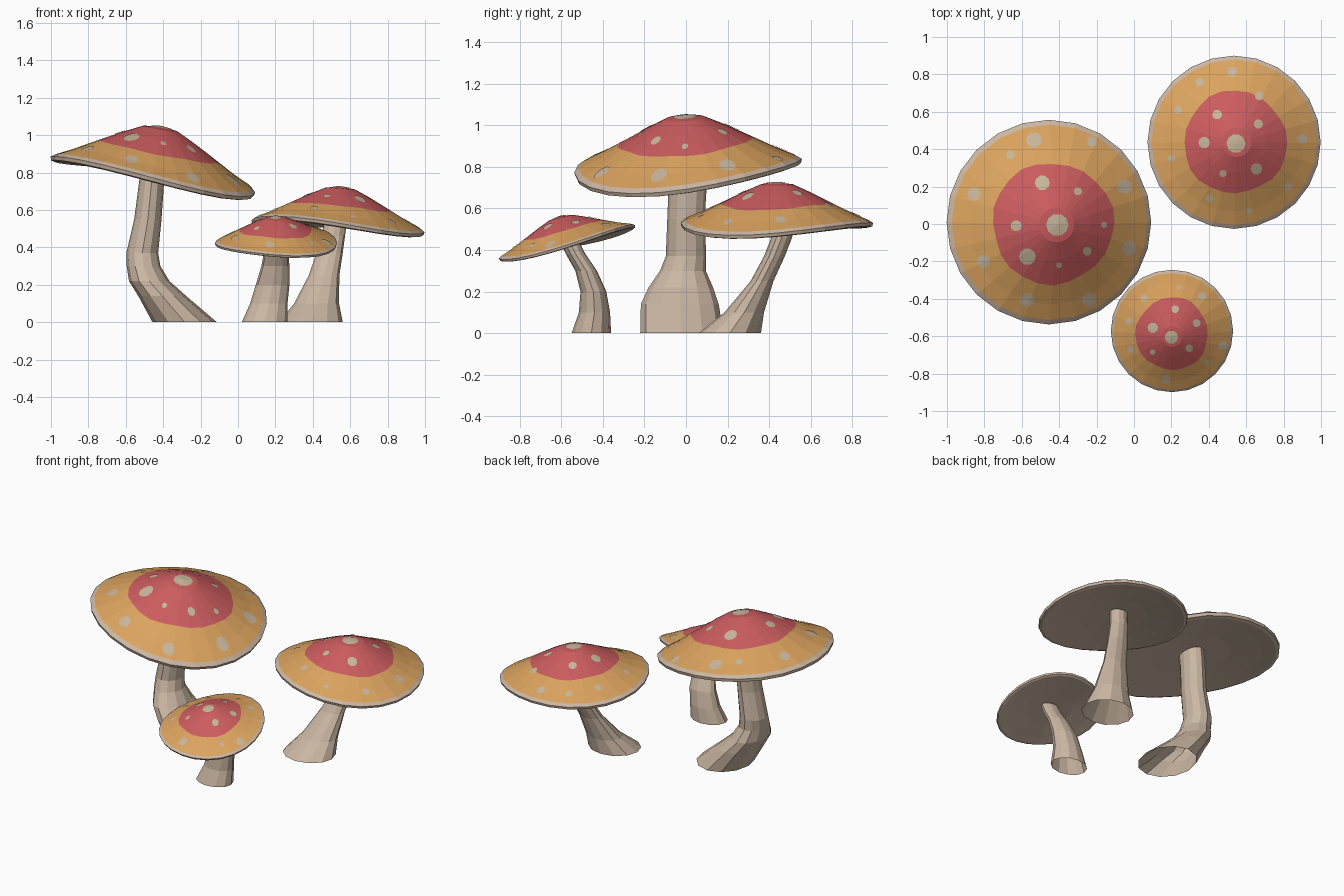
import bpy, math
from mathutils import Vector
from mathutils.bvhtree import BVHTree


def material(name, rgb):
    m = bpy.data.materials.new(name)
    m.diffuse_color = (*rgb, 1)
    return m


RED = material("cap red", (0.60, 0.107, 0.113))
ORANGE = material("cap orange", (0.71, 0.367, 0.113))
CREAM = material("spot cream", (0.58, 0.47, 0.33))
STEM = material("stem and gill beige", (0.60, 0.475, 0.37))


def add_object(name, verts, faces, mats, indices=None):
    me = bpy.data.meshes.new(name)
    me.from_pydata(verts, [], faces)
    for m in mats:
        me.materials.append(m)
    if indices:
        me.polygons.foreach_set("material_index", indices)
    ob = bpy.data.objects.new(name, me)
    bpy.context.collection.objects.link(ob)
    return ob


# Cap cross-section as (radius, height) fractions, apex to edge
PROFILE = [(0, 1), (0.17, 0.95), (0.35, 0.76), (0.53, 0.55), (0.594, 0.475),
           (0.8, 0.23), (0.955, 0.07), (1, 0)]
# Rolled lip and shallow hollow underside, as fractions of the radius
UNDER = [(0.99, -0.035), (0.95, -0.045), (0.8, -0.02), (0.45, 0.025), (0, 0.05)]
BORDER = 4   # ring where red meets orange
SIDES = 24


def height_at(r):
    for (r0, h0), (r1, h1) in zip(PROFILE, PROFILE[1:]):
        if r <= r1:
            return h0 + (h1 - h0) * (r - r0) / (r1 - r0)
    return 0


def cap(name, center, radius, rise, slope, warp, phase):
    """Tilted cap with a saddle-shaped edge."""
    cx, cy, cz = center
    sx, sy = slope

    def point(r, h, t):
        x, y = r * radius * math.cos(t), r * radius * math.sin(t)
        saddle = r * r * (warp * math.sin(2 * t) - 0.008 * math.cos(2 * t))
        return (cx + x - sx * h, cy + y - sy * h, cz + sx * x + sy * y + h + saddle)

    rings = [(r, h * rise) for r, h in PROFILE] + [(r, h * radius) for r, h in UNDER]
    verts, faces, idx = [], [], []
    verts.append(point(0, rise, 0))
    for i, (r, h) in enumerate(rings[1:-1], 1):
        for k in range(SIDES):
            t = 2 * math.pi * k / SIDES
            rr, hh = r, h
            if i == BORDER:   # uneven colour border lying on the slope
                rr = r + 0.012 * math.sin(3 * t + phase) + 0.008 * math.sin(7 * t)
                hh = height_at(rr) * rise
            verts.append(point(rr, hh, t))
    verts.append(point(0, rings[-1][1], 0))
    last = len(verts) - 1

    n_rings = len(rings) - 2
    for k in range(SIDES):
        j = (k + 1) % SIDES
        faces.append((0, 1 + k, 1 + j))
        idx.append(0)
        for i in range(n_rings - 1):
            a, b = 1 + i * SIDES, 1 + (i + 1) * SIDES
            faces.append((a + k, b + k, b + j, a + j))
            idx.append(0 if i + 2 <= BORDER else 1 if i + 2 <= 6 else 2)
        a = 1 + (n_rings - 1) * SIDES
        faces.append((a + j, a + k, last))
        idx.append(2)
    add_object(name, verts, faces, [RED, ORANGE, STEM], idx)
    return BVHTree.FromPolygons([Vector(v) for v in verts], faces)


def spots(name, tree, discs):
    """Thin discs laid onto the cap surface from above."""
    verts, faces = [], []
    n = 10

    def drop(x, y):
        hit = tree.ray_cast(Vector((x, y, 3)), Vector((0, 0, -1)))[0]
        return (x, y, (hit.z if hit else 0) + 0.0035)

    for x, y, r in discs:
        o = len(verts)
        verts.append(drop(x, y))
        for f in (0.55, 1):
            for k in range(n):
                t = 2 * math.pi * k / n
                verts.append(drop(x + f * r * math.cos(t), y + f * r * math.sin(t)))
        for k in range(n):
            j = (k + 1) % n
            faces.append((o, o + 1 + k, o + 1 + j))
            faces.append((o + 1 + k, o + 1 + n + k, o + 1 + n + j, o + 1 + j))
    add_object(name, verts, faces, [CREAM])


def stem(name, rings, n=12):
    """Bent hollow stem from level elliptical rings (x, y, z, rx, ry)."""
    verts = [(x + rx * math.cos(2 * math.pi * k / n), y + ry * math.sin(2 * math.pi * k / n), z)
             for x, y, z, rx, ry in rings for k in range(n)]
    faces = [(i * n + k, i * n + (k + 1) % n, (i + 1) * n + (k + 1) % n, (i + 1) * n + k)
             for i in range(len(rings) - 1) for k in range(n)]
    add_object(name, verts, faces, [STEM])


# Large mushroom, left
tree = cap("large_cap", (-0.455, 0.01, 0.797), 0.547, 0.25, (-0.175, 0.06), 0.026, 1.0)
spots("large_cap_spots", tree, [
    (-0.41, -0.005, 0.06), (-0.49, 0.22, 0.04), (-0.3, 0.175, 0.022), (-0.16, -0.005, 0.016),
    (-0.4, -0.22, 0.016), (-0.57, -0.175, 0.045), (-0.63, -0.01, 0.03), (-0.25, -0.145, 0.024),
    (-0.535, 0.45, 0.042), (-0.66, 0.37, 0.023), (-0.855, 0.16, 0.036), (-0.805, -0.2, 0.036),
    (-0.57, -0.405, 0.038), (-0.24, -0.405, 0.038), (-0.025, -0.13, 0.04),
    (-0.05, 0.2, 0.04), (-0.225, 0.44, 0.028)])
stem("large_stem", [
    (-0.285, -0.02, 0, 0.172, 0.2), (-0.405, -0.03, 0.14, 0.128, 0.187),
    (-0.475, -0.025, 0.22, 0.108, 0.155), (-0.505, -0.015, 0.3, 0.09, 0.11),
    (-0.512, 0, 0.37, 0.085, 0.097), (-0.482, 0, 0.55, 0.073, 0.09),
    (-0.462, 0.01, 0.75, 0.067, 0.092), (-0.45, 0.01, 0.85, 0.067, 0.092)])

# Medium mushroom, back right
tree = cap("medium_cap", (0.535, 0.437, 0.522), 0.463, 0.203, (-0.07, 0.0), 0.022, 2.5)
spots("medium_cap_spots", tree, [
    (0.545, 0.43, 0.051), (0.445, 0.585, 0.026), (0.665, 0.535, 0.025), (0.655, 0.295, 0.031),
    (0.475, 0.27, 0.02), (0.375, 0.435, 0.031), (0.525, 0.815, 0.027), (0.35, 0.76, 0.022),
    (0.235, 0.61, 0.022), (0.67, 0.685, 0.024), (0.9, 0.455, 0.027), (0.825, 0.2, 0.022),
    (0.615, 0.07, 0.015), (0.405, 0.135, 0.021), (0.2, 0.35, 0.02)])
stem("medium_stem", [
    (0.39, 0.21, 0, 0.17, 0.15), (0.42, 0.28, 0.1, 0.12, 0.095),
    (0.46, 0.365, 0.25, 0.082, 0.055), (0.49, 0.425, 0.37, 0.07, 0.05),
    (0.51, 0.46, 0.46, 0.062, 0.05), (0.525, 0.475, 0.56, 0.06, 0.05)])

# Small mushroom, front
tree = cap("small_cap", (0.203, -0.572, 0.432), 0.327, 0.13, (0.0, 0.245), 0.013, 4.0)
spots("small_cap_spots", tree, [
    (0.2, -0.605, 0.036), (0.1, -0.555, 0.028), (0.22, -0.455, 0.021), (0.335, -0.53, 0.021),
    (0.295, -0.665, 0.021), (0.1, -0.685, 0.015), (0.055, -0.395, 0.02), (0.24, -0.34, 0.012),
    (0.365, -0.385, 0.023), (0.475, -0.65, 0.026), (0.395, -0.74, 0.014),
    (0.17, -0.83, 0.024), (-0.02, -0.67, 0.019), (-0.03, -0.52, 0.018)])
stem("small_stem", [
    (0.143, -0.455, 0, 0.123, 0.095), (0.165, -0.44, 0.1, 0.1, 0.075),
    (0.185, -0.445, 0.2, 0.09, 0.062), (0.2, -0.48, 0.3, 0.075, 0.052),
    (0.205, -0.53, 0.38, 0.065, 0.047), (0.205, -0.565, 0.45, 0.06, 0.045)])
